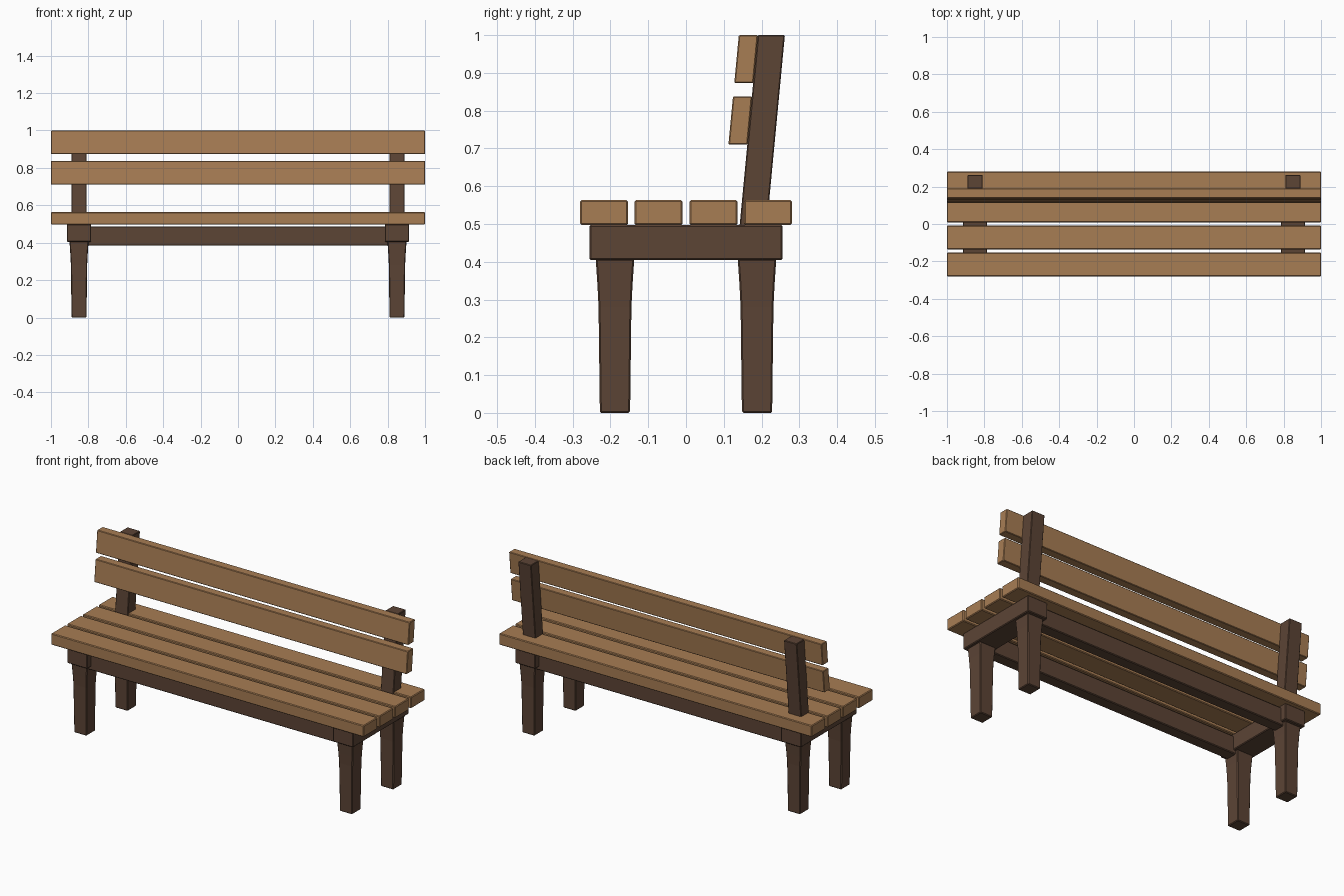
import bpy, bmesh

if "Cube" in bpy.data.objects:
    bpy.data.objects.remove(bpy.data.objects["Cube"])


def material(name, rgb):
    m = bpy.data.materials.new(name)
    m.diffuse_color = (*rgb, 1)
    m.use_nodes = True
    m.node_tree.nodes["Principled BSDF"].inputs["Base Color"].default_value = m.diffuse_color
    return m


LIGHT = material("light wood", (0.39, 0.205, 0.088))
DARK = material("dark wood", (0.107, 0.058, 0.036))
LEAN = 0.095          # backrest shift in y per unit of height


def loft(name, rings, mat, bevel=0.004):
    """Solid from rectangular rings (x0, x1, y0, y1, z), bottom to top."""
    bm = bmesh.new()
    loops = [[bm.verts.new(p) for p in
              ((x0, y0, z), (x1, y0, z), (x1, y1, z), (x0, y1, z))]
             for x0, x1, y0, y1, z in rings]
    bm.faces.new(loops[0][::-1])
    bm.faces.new(loops[-1])
    for a, b in zip(loops, loops[1:]):
        for i in range(4):
            j = (i + 1) % 4
            bm.faces.new((a[i], a[j], b[j], b[i]))
    mesh = bpy.data.meshes.new(name)
    bm.to_mesh(mesh)
    bm.free()
    mesh.materials.append(mat)
    obj = bpy.data.objects.new(name, mesh)
    bpy.context.collection.objects.link(obj)
    mod = obj.modifiers.new("edge chamfer", 'BEVEL')
    mod.width = bevel
    mod.segments = 1
    mod.limit_method = 'ANGLE'
    return obj


def box(name, x0, x1, y0, y1, z0, z1, mat, bevel=0.004):
    return loft(name, [(x0, x1, y0, y1, z0), (x0, x1, y0, y1, z1)], mat, bevel)


def lean_y(z):
    """Front face of the leaning back post at height z."""
    return 0.142 + (z - 0.497) * LEAN


# Seat slats
for y in (-0.2165, -0.0725, 0.0725, 0.2165):
    box("seat_slat", -1, 1, y - 0.0635, y + 0.0635, 0.497, 0.563, LIGHT)

# Backrest slats, sheared to follow the posts
for z0, z1 in ((0.71, 0.838), (0.873, 1.0)):
    loft("back_slat", [(-1, 1, lean_y(z) - 0.05, lean_y(z) + 0.001, z)
                       for z in (z0, z1)], LIGHT, 0.003)

# Long rails under the seat
for y in (-0.1875, 0.1875):
    box("long_rail", -0.82, 0.82, y - 0.034, y + 0.034, 0.385, 0.487, DARK)

for side in (-1, 1):
    cx = side * 0.85
    # Cross beam, back post
    box("cross_beam", cx - 0.065, cx + 0.065, -0.256, 0.256, 0.405, 0.498, DARK)
    loft("back_post", [(cx - 0.041, cx + 0.041, lean_y(z), lean_y(z) + 0.072, z)
                       for z in (0.45, 1.0)], DARK, 0.003)
    # Tapered legs
    for cy in (-0.188, 0.188):
        loft("leg", [(cx - h, cx + h, cy - h, cy + h, z) for h, z in
                     ((0.040, 0), (0.0435, 0.28), (0.0465, 0.34), (0.051, 0.407))],
             DARK)
